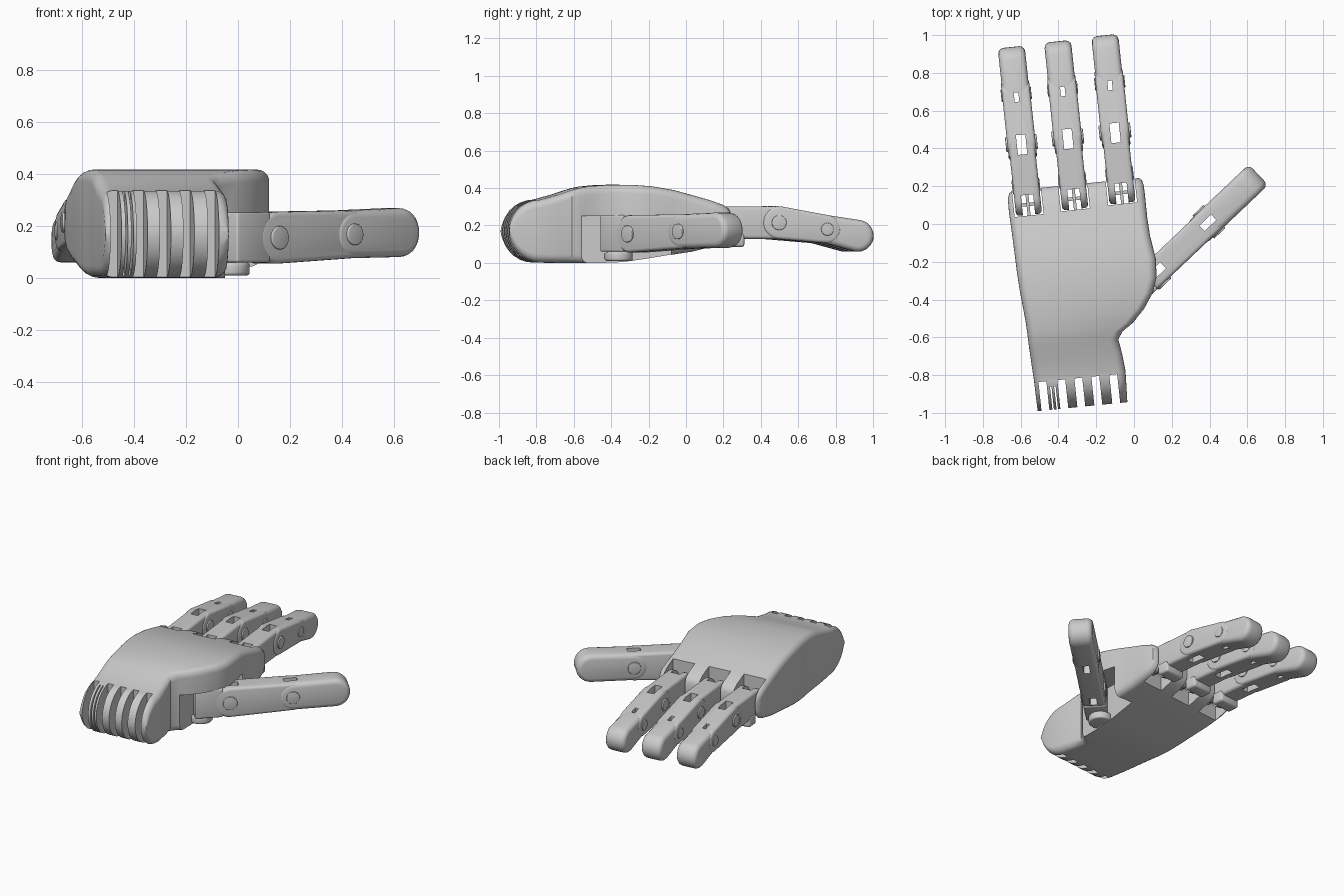
import bpy, bmesh
from math import sin, cos, pi, radians, atan2
from mathutils import Matrix, Vector

if "Cube" in bpy.data.objects:
    bpy.data.objects.remove(bpy.data.objects["Cube"])

TILT = radians(6.1)


def frame(x, y, angle):
    return Matrix.Translation((x, y, 0)) @ Matrix.Rotation(angle, 4, 'Z')


def make(name, bm, bevel=0, cutter=None, m=Matrix()):
    """Turn a bmesh into an object, with optional bevel and boolean cut."""
    bmesh.ops.transform(bm, matrix=m, verts=bm.verts)
    bmesh.ops.recalc_face_normals(bm, faces=bm.faces)
    me = bpy.data.meshes.new(name)
    bm.to_mesh(me)
    bm.free()
    ob = bpy.data.objects.new(name, me)
    bpy.context.collection.objects.link(ob)
    if bevel:
        b = ob.modifiers.new("bevel", 'BEVEL')
        b.width, b.segments, b.limit_method, b.angle_limit = bevel, 3, 'ANGLE', radians(40)
    if cutter:
        c = ob.modifiers.new("cut", 'BOOLEAN')
        c.operation, c.solver, c.object = 'DIFFERENCE', 'EXACT', cutter
    if bevel or cutter:
        bpy.context.view_layer.update()
        dg = bpy.context.evaluated_depsgraph_get()
        baked = bpy.data.meshes.new_from_object(ob.evaluated_get(dg))
        ob.modifiers.clear()
        ob.data = baked
    ob.data.shade_smooth()
    ob.data.set_sharp_from_angle(angle=radians(35))
    return ob


def add_box(bm, lo, hi, m=Matrix()):
    lo, hi = Vector(lo), Vector(hi)
    s = hi - lo
    bmesh.ops.create_cube(bm, size=1, matrix=m @ Matrix.Translation((lo + hi) / 2)
                          @ Matrix.Diagonal((s.x, s.y, s.z, 1)))


def boxes(*pairs):
    bm = bmesh.new()
    for lo, hi in pairs:
        add_box(bm, lo, hi)
    return bm


def segment(name, m, a, ra, b, rb, width, cutter, bevel=0.022):
    """Finger bone: two circles in side view joined by tangents, given width."""
    bm = bmesh.new()
    t = atan2(b[1] - a[1], b[0] - a[0])
    pts = []
    for (s, z), r, start in ((a, ra, pi / 2), (b, rb, -pi / 2)):
        for i in range(15):
            k = t + start + pi * i / 14
            pts.append((-width / 2, s + r * cos(k), z + r * sin(k)))
    f = bm.faces.new([bm.verts.new(p) for p in pts])
    g = bmesh.ops.extrude_face_region(bm, geom=[f])
    bmesh.ops.translate(bm, vec=(width, 0, 0),
                        verts=[v for v in g['geom'] if isinstance(v, bmesh.types.BMVert)])
    return make(name, bm, bevel, cutter, m)


def cheeks(name, m, s, z, r, width):
    """Round pin caps on both sides of a joint."""
    bm = bmesh.new()
    for side in (-1, 1):
        bmesh.ops.create_cone(bm, cap_ends=True, segments=28, radius1=r, radius2=r, depth=0.03,
                              matrix=Matrix.Translation((side * (width / 2 - 0.01), s, z))
                              @ Matrix.Rotation(pi / 2, 4, 'Y'))
    make(name, bm, 0.004, None, m)


def digit(name, m, joints, widths, gaps):
    """Chain of bones; gaps are (start, end, width) see-through slots."""
    cut = make(name + "_slot_cutter", boxes(*(((-w / 2, a, -0.2), (w / 2, b, 0.6))
                                              for a, b, w in gaps)), m=m)
    cut.hide_render = True
    for i, w in enumerate(widths):
        (s0, z0, r0), (s1, z1, r1) = joints[i], joints[i + 1]
        tip = i == len(widths) - 1
        segment(f"{name}_bone_{i + 1}", m, (s0, z0), r0, (s1, z1), r1, w, cut,
                0.03 if tip else 0.018)
        if i or name == "thumb":
            cheeks(f"{name}_pin_{i + 1}", m, s0, z0, r0 * 0.45, w + 0.008)
    bpy.data.objects.remove(cut)


# Palm cutters: wrist slots, finger slots, thumb undercut
finger_frames = [frame(-0.555, 0.045, TILT), frame(-0.31, 0.075, TILT), frame(-0.06, 0.107, TILT)]
bm = bmesh.new()
for x in (-0.475, -0.375, -0.285, -0.195, -0.10):
    add_box(bm, (-0.021, -0.4, -0.2), (0.021, 0, 0.6),
            frame(x - 0.01, -0.815 + 0.1 * (x + 0.28), TILT))
for x in (-0.439, -0.417):
    add_box(bm, (-0.004, -0.4, -0.2), (0.004, 0, 0.6), frame(x - 0.002, -0.86, TILT))
for m in finger_frames:
    add_box(bm, (-0.077, 0, -0.2), (0.077, 0.4, 0.6), m)
add_box(bm, (-0.05, -0.61, -0.2), (0.4, -0.08, 0.25))
palm_cutter = make("palm_cutter", bm)
palm_cutter.hide_render = True

# Palm: lofted rounded-rectangle sections (y, left, right, bottom, top)
stations = []
for i in range(8):
    a = radians(4 + 86 * i / 7)
    stations.append((-0.80 - 0.168 * cos(a), -0.53 + 0.02 * cos(a), -0.045 + 0.01 * cos(a),
                     0.17 - 0.168 * sin(a), 0.17 + 0.168 * sin(a)))
stations += [
    (-0.70, -0.545, -0.065, 0, 0.365), (-0.63, -0.555, -0.083, 0, 0.388),
    (-0.59, -0.56, -0.06, 0, 0.40), (-0.55, -0.565, -0.005, 0, 0.408),
    (-0.48, -0.575, 0.055, 0, 0.415), (-0.40, -0.59, 0.10, 0.002, 0.418),
    (-0.32, -0.605, 0.12, 0.01, 0.417), (-0.22, -0.62, 0.115, 0.025, 0.41),
    (-0.10, -0.635, 0.085, 0.045, 0.39), (0.0, -0.648, 0.07, 0.06, 0.363),
    (0.10, -0.662, 0.06, 0.085, 0.335), (0.17, -0.668, 0.052, 0.11, 0.31),
    (0.20, -0.66, 0.042, 0.135, 0.29), (0.213, -0.645, 0.025, 0.16, 0.265)]
bm = bmesh.new()
rings = []
for y, xl, xr, zb, zt in stations:
    r = min(0.045, 0.45 * (zt - zb))
    ring = []
    for q, (cx, cz) in enumerate(((xr - r, zt - r), (xl + r, zt - r),
                                  (xl + r, zb + r), (xr - r, zb + r))):
        for i in range(6):
            k = pi / 2 * (q + i / 5)
            x = cx + r * cos(k)
            ring.append(bm.verts.new((x, y + 0.1 * (x + 0.28), cz + r * sin(k))))
    rings.append(ring)
for p, q in zip(rings, rings[1:]):
    for i in range(len(p)):
        j = (i + 1) % len(p)
        bm.faces.new((p[i], p[j], q[j], q[i]))
bm.faces.new(rings[0])
bm.faces.new(rings[-1])
make("palm", bm, 0, palm_cutter)
bpy.data.objects.remove(palm_cutter)

# Fingers with their knuckle tongues and lower mounts
for name, m in zip(("outer_finger", "middle_finger", "inner_finger"), finger_frames):
    digit(name, m,
          [(0.09, 0.215, 0.086), (0.385, 0.215, 0.088), (0.645, 0.18, 0.075), (0.812, 0.145, 0.085)],
          (0.138, 0.15, 0.143),
          [(-0.05, 0.11, 0.065), (0.325, 0.43, 0.05), (0.605, 0.655, 0.024)])
    make(name + "_knuckle", boxes(((-0.008, -0.02, 0.16), (0.008, 0.12, 0.25)),
                                  ((-0.04, 0.05, 0.20), (0.04, 0.068, 0.22))), 0, None, m)
    make(name + "_mount", boxes(((-0.074, 0.115, 0.085), (0.074, 0.20, 0.16))), 0.015, None, m)

# Thumb
thumb_frame = frame(0.11, -0.26, radians(-46.5))
digit("thumb", thumb_frame,
      [(0.0, 0.155, 0.10), (0.395, 0.168, 0.092), (0.663, 0.175, 0.094)],
      (0.142, 0.15), [(-0.02, 0.06, 0.045), (0.345, 0.43, 0.04)])

# Thumb mount: block under the overhang and round foot plate
make("thumb_mount", boxes(((-0.07, -0.22, 0.06), (0.07, -0.045, 0.255))), 0.01, None, thumb_frame)
bm = bmesh.new()
bmesh.ops.create_cone(bm, cap_ends=True, segments=32, radius1=0.075, radius2=0.075, depth=0.05,
                      matrix=Matrix.Translation((-0.03, -0.36, 0.035)))
make("thumb_foot_plate", bm, 0.012)
